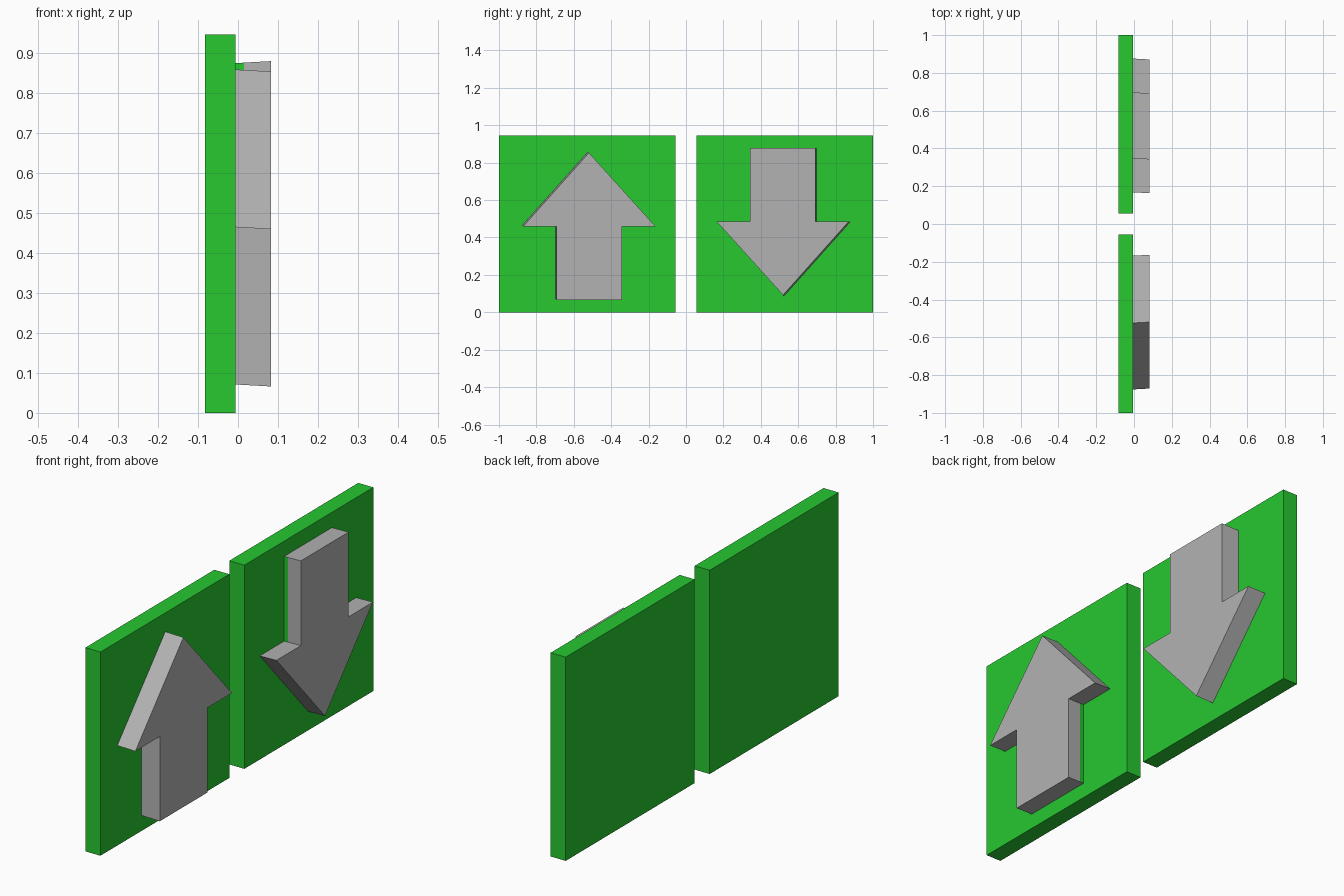
import bpy, bmesh, math

if "Cube" in bpy.data.objects:
    bpy.data.objects.remove(bpy.data.objects["Cube"])

green = bpy.data.materials.new("green")
green.diffuse_color = (0.02, 0.58, 0.03, 1)
green.use_nodes = True
green.node_tree.nodes["Principled BSDF"].inputs["Base Color"].default_value = green.diffuse_color
grey = bpy.data.materials.new("grey")
grey.diffuse_color = (0.45, 0.45, 0.45, 1)
grey.use_nodes = True
grey.node_tree.nodes["Principled BSDF"].inputs["Base Color"].default_value = grey.diffuse_color

X_BACK, X_FACE, X_FRONT = -0.083, -0.006, 0.083
HEIGHT = 0.945
# Up arrow front outline (y, z); the second edge is the +y side of the shaft
OUTLINE = [(-0.692, 0.066), (-0.342, 0.066), (-0.342, 0.459), (-0.163, 0.459),
           (-0.519, 0.853), (-0.871, 0.459), (-0.692, 0.459)]
SHIFT = (-0.005, 0.005)  # slight skew from front outline to back outline


def add_object(name, mesh):
    obj = bpy.data.objects.new(name, mesh)
    bpy.context.collection.objects.link(obj)
    return obj


def panel_mesh():
    bm = bmesh.new()
    bmesh.ops.create_cube(bm, size=1)
    size = (X_FACE - X_BACK, 0.945, HEIGHT)
    bmesh.ops.scale(bm, vec=size, verts=bm.verts)
    bmesh.ops.translate(bm, vec=((X_BACK + X_FACE) / 2, -0.5275, HEIGHT / 2), verts=bm.verts)
    mesh = bpy.data.meshes.new("panel")
    bm.to_mesh(mesh)
    bm.free()
    mesh.materials.append(green)
    return mesh


def arrow_mesh():
    bm = bmesh.new()
    front = [bm.verts.new((X_FRONT, y, z)) for y, z in OUTLINE]
    back = [bm.verts.new((X_FACE, y + SHIFT[0], z + SHIFT[1])) for y, z in OUTLINE]
    bm.faces.new(front)
    bm.faces.new(back[::-1])
    n = len(front)
    sides = [bm.faces.new((front[i], back[i], back[(i + 1) % n], front[(i + 1) % n]))
             for i in range(n)]
    # Green strip along one side of the shaft
    side = sides[1]
    bmesh.ops.bisect_plane(bm, geom=[side] + list(side.edges) + list(side.verts),
                           plane_co=(0.015, 0, 0), plane_no=(1, 0, 0))
    bmesh.ops.recalc_face_normals(bm, faces=bm.faces)
    for f in bm.faces:
        if all(v.co.x < 0.016 for v in f.verts) and any(v.co.x > 0 for v in f.verts):
            f.material_index = 1
    mesh = bpy.data.meshes.new("arrow")
    bm.to_mesh(mesh)
    bm.free()
    mesh.materials.append(grey)
    mesh.materials.append(green)
    return mesh


# Each half-turn about the x axis gives the opposite button with its down arrow
for part, mesh in (("panel", panel_mesh()), ("arrow", arrow_mesh())):
    add_object("up_" + part, mesh)
    down = add_object("down_" + part, mesh)
    down.rotation_euler.x = math.pi
    down.location.z = HEIGHT
